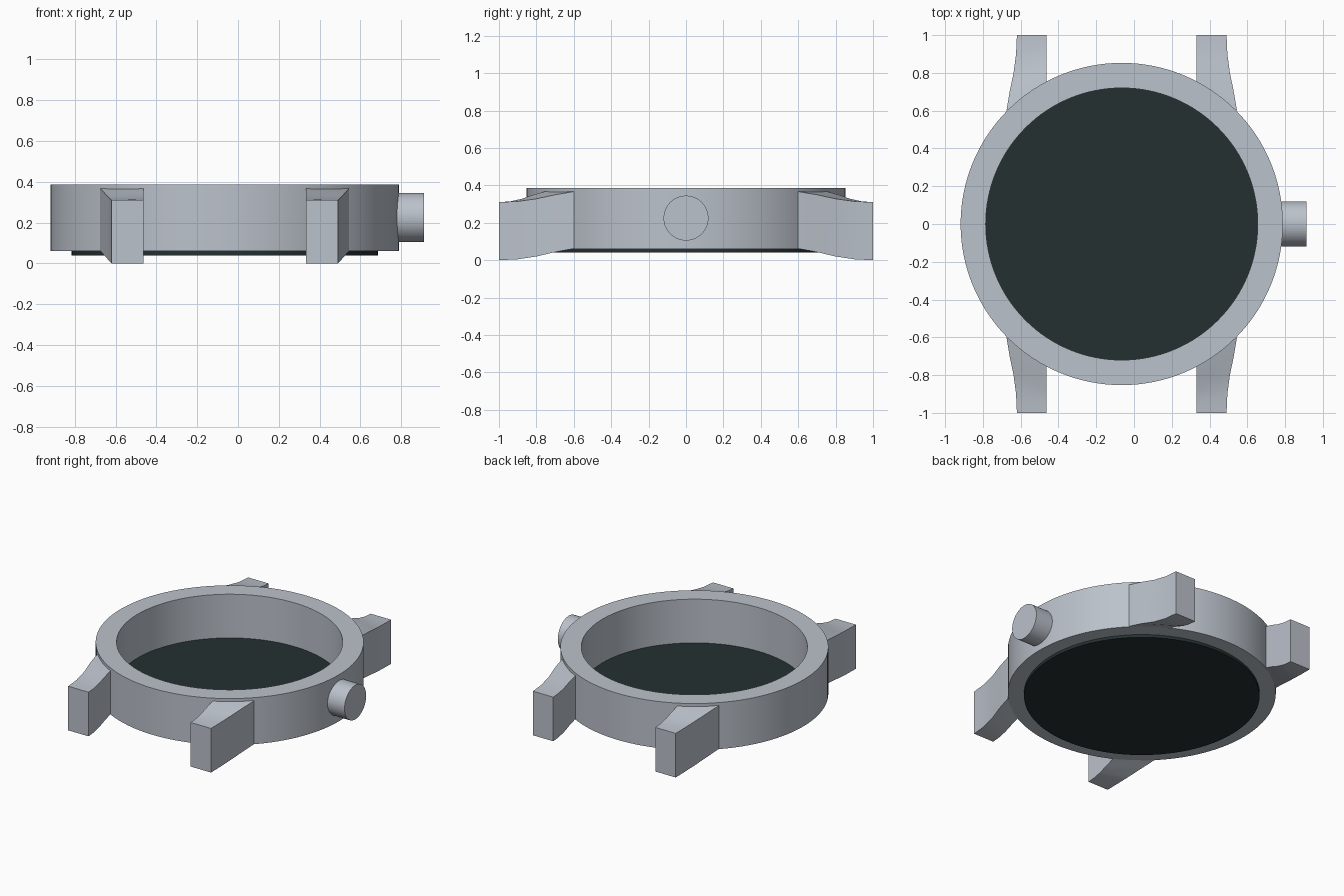
import bpy
import bmesh
import math
from mathutils import Matrix

if "Cube" in bpy.data.objects:
    bpy.data.objects.remove(bpy.data.objects["Cube"], do_unlink=True)

CENTRE_X = -0.065
SEGMENTS = 128


def material(name, colour):
    mat = bpy.data.materials.new(name)
    mat.use_nodes = True
    mat.diffuse_color = (*colour, 1)
    mat.node_tree.nodes["Principled BSDF"].inputs["Base Color"].default_value = (*colour, 1)
    return mat


steel = material("brushed steel", (0.50, 0.54, 0.60))
dark = material("dark green black", (0.018, 0.030, 0.030))


def finish(bm, name, mat, smooth=True):
    bmesh.ops.recalc_face_normals(bm, faces=bm.faces)
    mesh = bpy.data.meshes.new(name)
    bm.to_mesh(mesh)
    bm.free()
    mesh.materials.append(mat)
    obj = bpy.data.objects.new(name, mesh)
    bpy.context.collection.objects.link(obj)
    if smooth:
        bpy.ops.object.select_all(action="DESELECT")
        obj.select_set(True)
        bpy.context.view_layer.objects.active = obj
        bpy.ops.object.shade_smooth_by_angle(angle=math.radians(30))
    return obj


def cylinder(name, radius, depth, matrix, mat, segments=SEGMENTS):
    bm = bmesh.new()
    bmesh.ops.create_cone(bm, cap_ends=True, segments=segments, radius1=radius,
                          radius2=radius, depth=depth, matrix=matrix)
    return finish(bm, name, mat)


# Case: a rectangular section turned into an open ring
def ring(name, inner, outer, low, high, mat):
    bm = bmesh.new()
    section = [(inner, low), (outer, low), (outer, high), (inner, high)]
    loops = []
    for i in range(SEGMENTS):
        a = math.tau * i / SEGMENTS
        loops.append([bm.verts.new((CENTRE_X + r * math.cos(a), r * math.sin(a), z))
                      for r, z in section])
    for i, loop in enumerate(loops):
        following = loops[(i + 1) % SEGMENTS]
        for j in range(4):
            k = (j + 1) % 4
            bm.faces.new((loop[j], following[j], following[k], loop[k]))
    return finish(bm, name, mat)


ring("case_ring", 0.72, 0.853, 0.06, 0.387, steel)

# Back cover, also seen as the floor inside the ring
cylinder("back_cover", 0.75, 0.04, Matrix.Translation((CENTRE_X, 0, 0.06)), dark)

# Crown on the side of the case
cylinder("crown", 0.12, 0.212,
         Matrix.Translation((0.806, 0, 0.225)) @ Matrix.Rotation(math.pi / 2, 4, "Y"),
         steel, 64)


# Lugs: tapering, drooping lofts from the case to the strap ends
def lug(name, side, end):
    bm = bmesh.new()
    stations = []
    drops = (0, 0.3, 0.68, 0.92, 1)
    for i, f in enumerate(drops):
        t = i / (len(drops) - 1)
        outer = (0.61 - 0.055 * f, 0.6 + 0.4 * t)
        inner = (0.397, 0.755 + 0.245 * t)
        low, high = 0.062 * (1 - f), 0.367 - 0.057 * f
        corners = [(*outer, low), (*inner, low), (*inner, high), (*outer, high)]
        stations.append([bm.verts.new((CENTRE_X + side * x, end * y, z))
                         for x, y, z in corners])
    for a, b in zip(stations, stations[1:]):
        for j in range(4):
            k = (j + 1) % 4
            bm.faces.new((a[j], a[k], b[k], b[j]))
    bm.faces.new(stations[0])
    bm.faces.new(stations[-1])
    return finish(bm, name, steel)


for side, side_name in ((1, "left"), (-1, "right")):
    for end, end_name in ((-1, "front"), (1, "back")):
        lug(f"{end_name}_{side_name}_lug", side, end)
